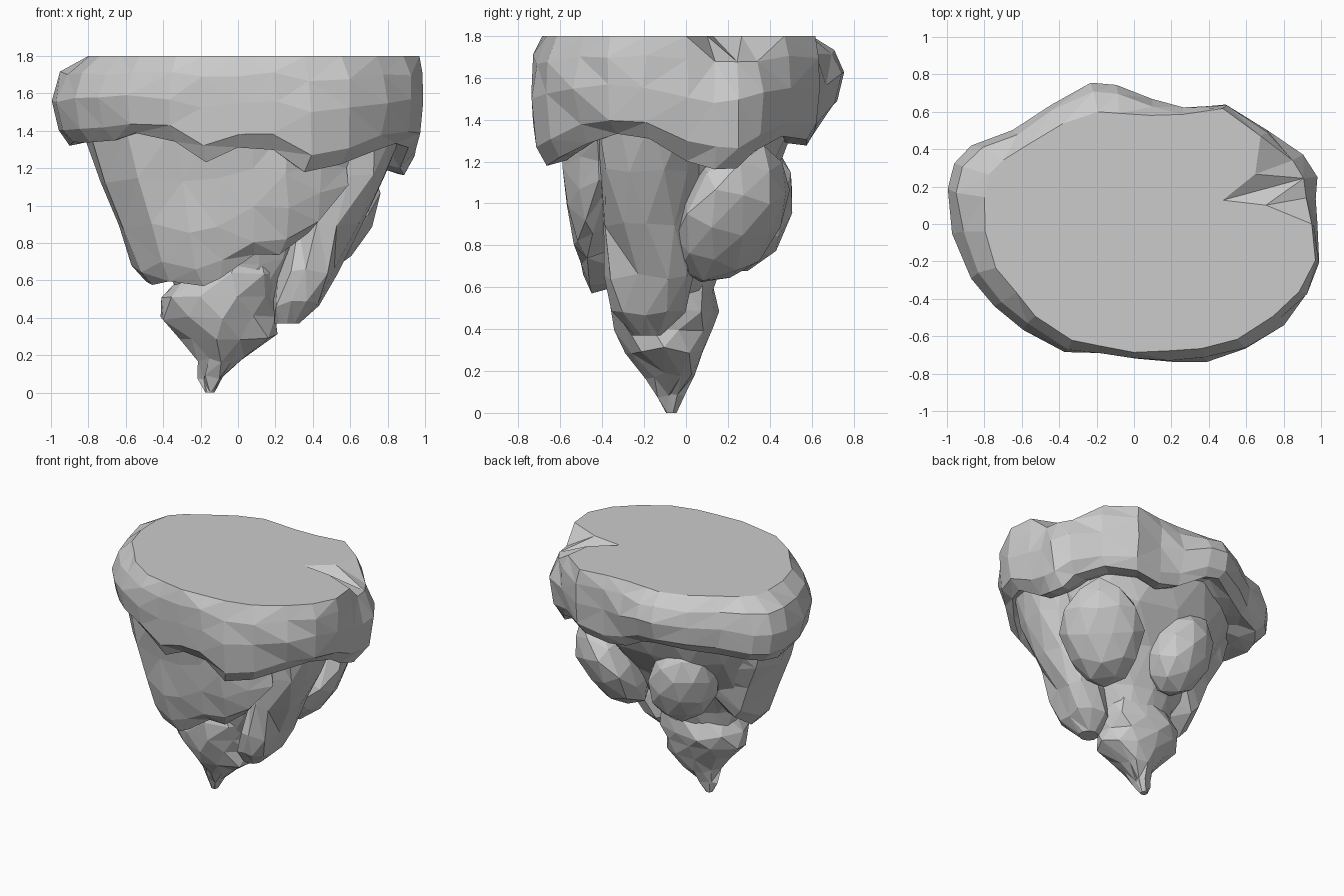
import bpy, bmesh, math, random
from mathutils import Vector, Matrix, Euler

if "Cube" in bpy.data.objects:
    bpy.data.objects.remove(bpy.data.objects["Cube"])

random.seed(4)


def wobble(p, amount):
    return Vector(p) + Vector([random.uniform(-amount, amount) for _ in range(3)])


def finish(name, bm):
    bmesh.ops.triangulate(bm, faces=bm.faces[:], quad_method='SHORT_EDGE')
    bmesh.ops.recalc_face_normals(bm, faces=bm.faces[:])
    mesh = bpy.data.meshes.new(name)
    bm.to_mesh(mesh)
    bm.free()
    bpy.context.collection.objects.link(bpy.data.objects.new(name, mesh))


def loft(name, rings, jitter=0.015):
    """Skin a stack of point rings; end rings stay unjittered and get a fan cap."""
    bm = bmesh.new()
    last = len(rings) - 1
    loops = [[bm.verts.new(wobble(p, 0 if i in (0, last) else jitter)) for p in ring]
             for i, ring in enumerate(rings)]
    n = len(loops[0])
    for a, b in zip(loops, loops[1:]):
        for i in range(n):
            j = (i + 1) % n
            bm.faces.new((a[i], a[j], b[j], b[i]))
    for ring in (loops[0], loops[-1]):
        mid = bm.verts.new(sum((v.co for v in ring), Vector()) / n)
        for i in range(n):
            bm.faces.new((ring[i], ring[(i + 1) % n], mid))
    finish(name, bm)


def ellipse_stack(name, sections, sides=14, jitter=0.02):
    """Sections are (z, centre x, centre y, radius x, radius y)."""
    rings = []
    for k, (z, cx, cy, rx, ry) in enumerate(sections):
        angles = [2 * math.pi * (i + 0.5 * (k % 2)) / sides for i in range(sides)]
        rings.append([(cx + rx * math.cos(a), cy + ry * math.sin(a), z) for a in angles])
    loft(name, rings, jitter)


def boulder(name, centre, radii, tilt):
    bm = bmesh.new()
    bmesh.ops.create_icosphere(bm, subdivisions=2, radius=1)
    for v in bm.verts:
        v.co *= random.uniform(0.95, 1.05)
    m = Matrix.Translation(centre) @ Euler([math.radians(t) for t in tilt]).to_matrix().to_4x4()
    bm.transform(m @ Matrix.Diagonal((*radii, 1)))
    finish(name, bm)


# Top slab: outline x, y, wavy lower edge height, scale of the flat top (small = notch)
outline = [
    (1, -.2, 1.32, .97), (.97, 0, 1.2, .98), (.98, .14, 1.17, .72), (.97, .26, 1.18, .49),
    (.9, .37, 1.24, .72), (.72, .5, 1.32, .94), (.5, .65, 1.3, .95), (.28, .63, 1.27, .93),
    (.1, .66, 1.32, .88), (-.1, .74, 1.42, .8), (-.24, .75, 1.45, .8), (-.45, .63, 1.4, .85),
    (-.65, .51, 1.37, .85), (-.87, .43, 1.36, .8), (-.97, .33, 1.34, .8), (-1, .18, 1.33, .8),
    (-.97, -.05, 1.33, .82), (-.88, -.28, 1.33, .84), (-.74, -.43, 1.34, .85),
    (-.6, -.56, 1.38, .88), (-.37, -.69, 1.35, .9), (-.2, -.7, 1.24, .93), (0, -.73, 1.31, .94),
    (.2, -.745, 1.31, .91), (.4, -.74, 1.18, .9), (.6, -.67, 1.23, .92), (.8, -.53, 1.29, .93),
    (.93, -.38, 1.33, .95)]
slab = [[(x * .5, y * .5, 1.4) for x, y, zb, t in outline]]
for h, s in ((.05, .78), (0, .9), (.15, .97), (.5, 1), (.8, None), (1, None)):
    ring = []
    for x, y, zb, t in outline:
        k = s if s else (t if h == 1 else max(.93, 1 - (1 - t) * .3))
        ring.append((x * k, y * k, zb + (1.8 - zb) * h))
    slab.append(ring)
loft("top_slab", slab, 0.012)

# Tapering inner core
ellipse_stack("core", [(1.5, 0, 0, .8, .58), (1.2, 0, -.02, .68, .48), (.95, -.02, -.06, .51, .36),
                       (.7, -.03, -.1, .37, .26), (.5, -.07, -.1, .26, .21), (.3, -.09, -.1, .14, .14)])

# Front ledge: top x, y then bottom x, y, z of each column
columns = [
    (-.76, .15, -.48, .08, .72), (-.84, -.1, -.5, -.1, .6), (-.8, -.25, -.46, -.25, .57),
    (-.6, -.46, -.36, -.4, .61), (-.34, -.57, -.2, -.45, .56), (-.12, -.61, -.08, -.47, .62),
    (.08, -.62, .08, -.49, .75), (.27, -.6, .24, -.49, .74), (.46, -.53, .39, -.45, .86),
    (.62, -.42, .54, -.38, 1.08), (.5, -.1, .3, -.1, 1), (0, .2, 0, .1, 1), (-.5, .3, -.3, .18, .95)]
ledge = [[(xt, yt, 1.42) for xt, yt, *_ in columns]]
for f, bulge in ((.35, 1.03), (.65, 1.05), (.9, 1.05), (1, .98)):
    ledge.append([((xt + (xb - xt) * f) * bulge, (yt + (yb - yt) * f) * bulge, 1.42 + (zb - 1.42) * f)
                  for xt, yt, xb, yb, zb in columns])
ledge.append([(xb * .6, yb * .6, zb + .06) for _, _, xb, yb, zb in columns])
loft("front_ledge", ledge, 0.016)

# Right-hand rib
ellipse_stack("right_rib", [(1.42, .66, -.16, .23, .28), (1.15, .58, -.18, .22, .24),
                            (.9, .48, -.18, .2, .22), (.65, .37, -.17, .17, .22),
                            (.48, .31, -.18, .14, .18), (.37, .26, -.19, .07, .07)], 10)

# Pointed bottom rock
ellipse_stack("tip_rock", [(.78, .06, -.12, .15, .19), (.64, -.02, -.12, .27, .25), (.5, -.1, -.1, .32, .26),
                           (.4, -.1, -.1, .31, .24), (.3, -.05, -.09, .25, .19), (.18, -.09, -.07, .13, .11),
                           (.08, -.14, -.07, .065, .05), (0, -.15, -.07, .025, .025)], 10)

# Rounded boulders wedged under the back
boulder("right_boulder", (.48, .22, .95), (.2, .29, .38), (0, 33, 45))
boulder("back_boulder", (-.18, .28, .99), (.25, .22, .33), (-20, -10, 30))
